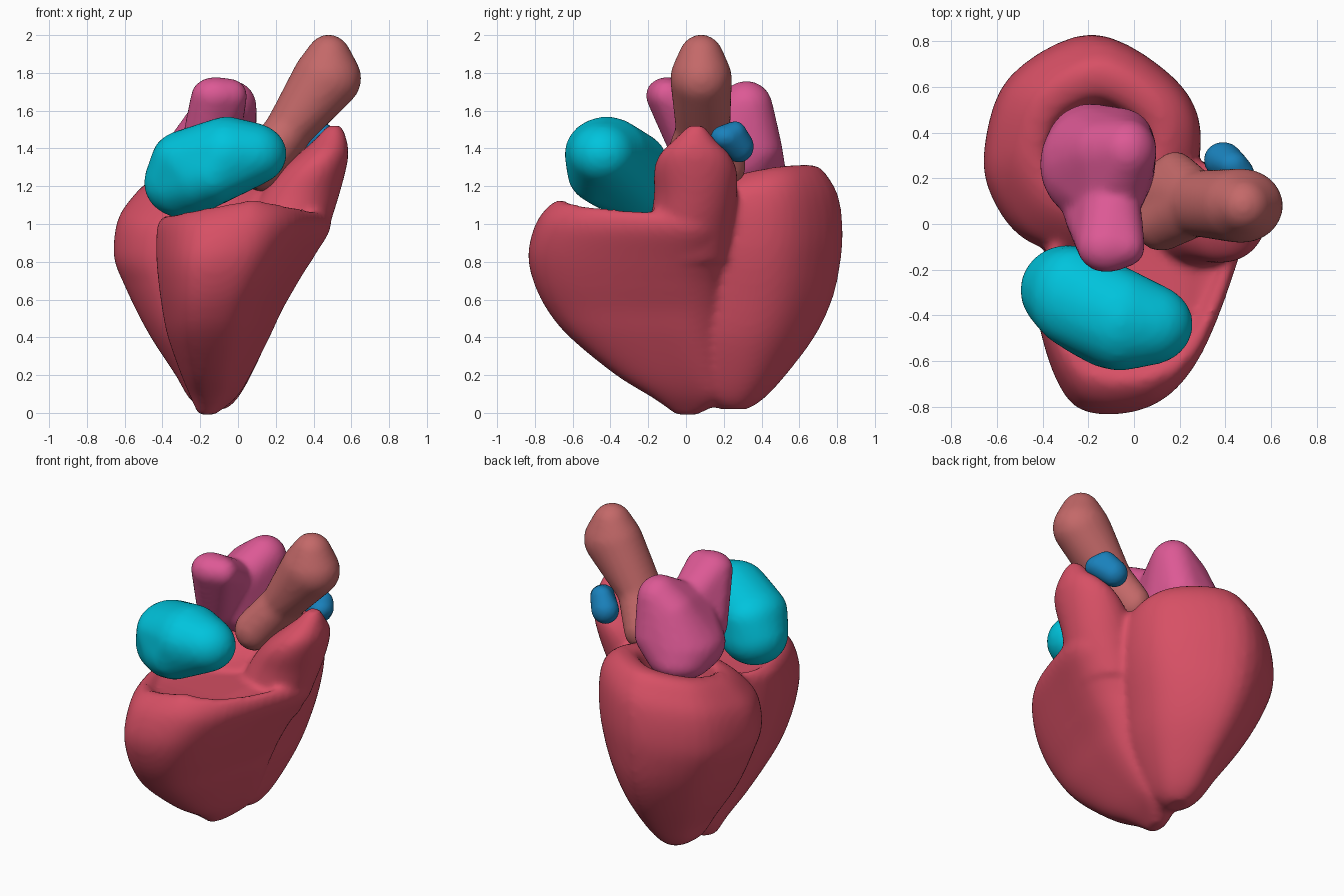
import bpy, bmesh, math
from mathutils import Vector, Matrix

if "Cube" in bpy.data.objects:
    bpy.data.objects.remove(bpy.data.objects["Cube"])


def finish(name, bm, color, voxel, smooth):
    """Fuse overlapping closed shells into one smooth organic surface."""
    bmesh.ops.recalc_face_normals(bm, faces=bm.faces)
    me = bpy.data.meshes.new(name)
    bm.to_mesh(me)
    bm.free()
    ob = bpy.data.objects.new(name, me)
    bpy.context.collection.objects.link(ob)
    rm = ob.modifiers.new("fuse", 'REMESH')
    rm.mode = 'VOXEL'
    rm.voxel_size = voxel
    rm.use_smooth_shade = True
    sm = ob.modifiers.new("soften", 'SMOOTH')
    sm.factor = 0.5
    sm.iterations = smooth
    mat = bpy.data.materials.new(name + "_colour")
    mat.diffuse_color = (*color, 1)
    mat.use_nodes = True
    mat.node_tree.nodes["Principled BSDF"].inputs["Base Color"].default_value = mat.diffuse_color
    me.materials.append(mat)
    return ob


def spline(pts, closed=True, steps=5):
    """Catmull-Rom curve through points of any dimension."""
    p, n, out = [Vector(q) for q in pts], len(pts), []
    pick = (lambda i: p[i % n]) if closed else (lambda i: p[min(max(i, 0), n - 1)])
    for i in range(n if closed else n - 1):
        a, b, c, d = (pick(i + k - 1) for k in range(4))
        for s in range(steps):
            t = s / steps
            out.append(0.5 * (2 * b + (c - a) * t + (2 * a - 5 * b + 4 * c - d) * t * t
                              + (3 * b - a - 3 * c + d) * t ** 3))
    return out if closed else out + [p[-1]]


def loft(bm, outline, rings, shift=lambda x, y: 0.0):
    """Stack an outline; each ring is z, x0, x1, y0, y1; shift tilts the rim."""
    loops = []
    for z, x0, x1, y0, y1 in spline(rings, closed=False, steps=4):
        loop = []
        for u in outline:
            x = (x0 + x1) / 2 + (x1 - x0) / 2 * u[0]
            y = (y0 + y1) / 2 + (y1 - y0) / 2 * u[1]
            loop.append(bm.verts.new((x, y, z + shift(x, y) * max(0, z - 0.7) / 0.5)))
        loops.append(loop)
    n = len(outline)
    for a, b in zip(loops, loops[1:]):
        for i in range(n):
            j = (i + 1) % n
            bm.faces.new((a[i], a[j], b[j], b[i]))
    bm.faces.new(loops[0])
    bm.faces.new(loops[-1])


def hull(bm, balls):
    """Convex skin around ellipsoids given as (centre, radii)."""
    tmp = bmesh.new()
    for c, r in balls:
        m = Matrix.Translation(c) @ Matrix.Diagonal((*r, 1))
        bmesh.ops.create_icosphere(tmp, subdivisions=3, radius=1, matrix=m)
    pts = [v.co.copy() for v in tmp.verts]
    tmp.free()
    vs = [bm.verts.new(p) for p in pts]
    res = bmesh.ops.convex_hull(bm, input=vs)
    junk = {g for g in res["geom_interior"] + res["geom_unused"]
            if isinstance(g, bmesh.types.BMVert)}
    bmesh.ops.delete(bm, geom=list(junk), context='VERTS')


def blob(name, color, chain, smooth=10, voxel=0.018):
    bm = bmesh.new()
    for group in chain:
        hull(bm, group)
    return finish(name, bm, color, voxel, smooth)


# Ventricles: left cup, right wedge and outflow cone fused together
circle = [(math.cos(math.tau * i / 40), math.sin(math.tau * i / 40)) for i in range(40)]
cup = spline([(0, 1), (.74, .62), (1, .1), (.8, -.6), (.1, -1),
              (-.56, -.88), (-.9, -.52), (-1, -.05), (-.76, .62)])
wedge = spline([(-.58, -.97), (.1, -1), (.52, -.7), (.85, 0), (1, .65),
                (.6, 1), (-.3, .9), (-.95, .2), (-.93, -.4)])
bm = bmesh.new()
loft(bm, cup, [
    (.02, -.18, -.06, .18, .33), (.08, -.26, .0, .08, .42), (.2, -.33, .07, 0, .53),
    (.4, -.46, .16, -.1, .68), (.6, -.565, .22, -.13, .775), (.8, -.645, .27, -.14, .82),
    (.95, -.655, .29, -.14, .83), (1.1, -.63, .29, -.12, .81), (1.2, -.57, .26, -.06, .76),
    (1.27, -.5, .18, .02, .7), (1.285, -.43, .11, .1, .62), (1.25, -.38, .06, .12, .55),
    (1.1, -.33, .02, .14, .5)], lambda x, y: 0.17 * (y - .5) + 0.09 * (x + .1))
loft(bm, wedge, [
    (-.01, -.21, -.12, -.05, .06), (.08, -.25, -.01, -.17, .2), (.2, -.3, .065, -.36, .2),
    (.4, -.37, .165, -.6, .19), (.55, -.4, .235, -.72, .2), (.7, -.42, .32, -.79, .2),
    (.85, -.43, .4, -.815, .22), (1.0, -.43, .475, -.785, .23), (1.09, -.42, .49, -.73, .22),
    (1.13, -.38, .46, -.66, .2), (1.07, -.33, .4, -.58, .15)],
    lambda x, y: -.22 * abs(x - .08))
loft(bm, circle, [
    (.8, .05, .39, -.2, .22), (1.0, .06, .485, -.19, .25), (1.15, .12, .535, -.17, .27),
    (1.28, .22, .57, -.17, .27), (1.37, .32, .585, -.14, .23), (1.45, .41, .575, -.06, .15),
    (1.52, .47, .55, .01, .1)])
finish("ventricles", bm, (.68, .08, .13), .02, 7)

# Right atrium, in front
blob("right_atrium", (0, .55, .72), [[
    ((-.29, -.29, 1.22), (.21, .2, .19)), ((-.27, -.32, 1.34), (.19, .22, .16)),
    ((-.22, -.4, 1.26), (.15, .18, .19)), ((.06, -.44, 1.37), (.2, .18, .17)),
    ((-.13, -.44, 1.27), (.15, .19, .17)), ((-.06, -.42, 1.37), (.2, .225, .2))]])

# Left atrium with a front and a back lobe
body = ((-.16, .26, 1.34), (.255, .26, .19))
blob("left_atrium", (.72, .1, .3), [
    [((-.12, -.1, 1.68), (.13, .115, .1)), ((-.04, -.1, 1.68), (.09, .09, .09)),
     ((-.18, .05, 1.38), (.13, .13, .12)), ((-.1, .1, 1.55), (.13, .1, .12))],
    [((-.03, .32, 1.62), (.13, .14, .14)), ((-.13, .31, 1.55), (.14, .15, .13)), body,
     ((-.06, .36, 1.4), (.15, .15, .14)), ((-.1, .1, 1.52), (.14, .1, .12)),
     ((-.19, .33, 1.28), (.2, .2, .13))]])

# Aorta rising to the upper right from a wide root
neck = ((.27, .09, 1.5), (.13, .145, .12))
blob("aorta", (.55, .14, .14), [
    [((.13, .09, 1.29), (.12, .2, .12)), neck],
    [((.12, .0, 1.31), (.12, .12, .13)), ((.18, .2, 1.31), (.1, .12, .12)), neck],
    [neck, ((.47, .08, 1.77), (.185, .165, .17)), ((.48, .08, 1.88), (.12, .12, .125))]])

# Pulmonary artery stub
blob("pulmonary_stub", (.01, .22, .5), [[
    ((.39, .28, 1.41), (.085, .08, .085)), ((.46, .21, 1.46), (.07, .08, .065)),
    ((.43, .26, 1.48), (.07, .06, .065))]], smooth=4, voxel=.012)
